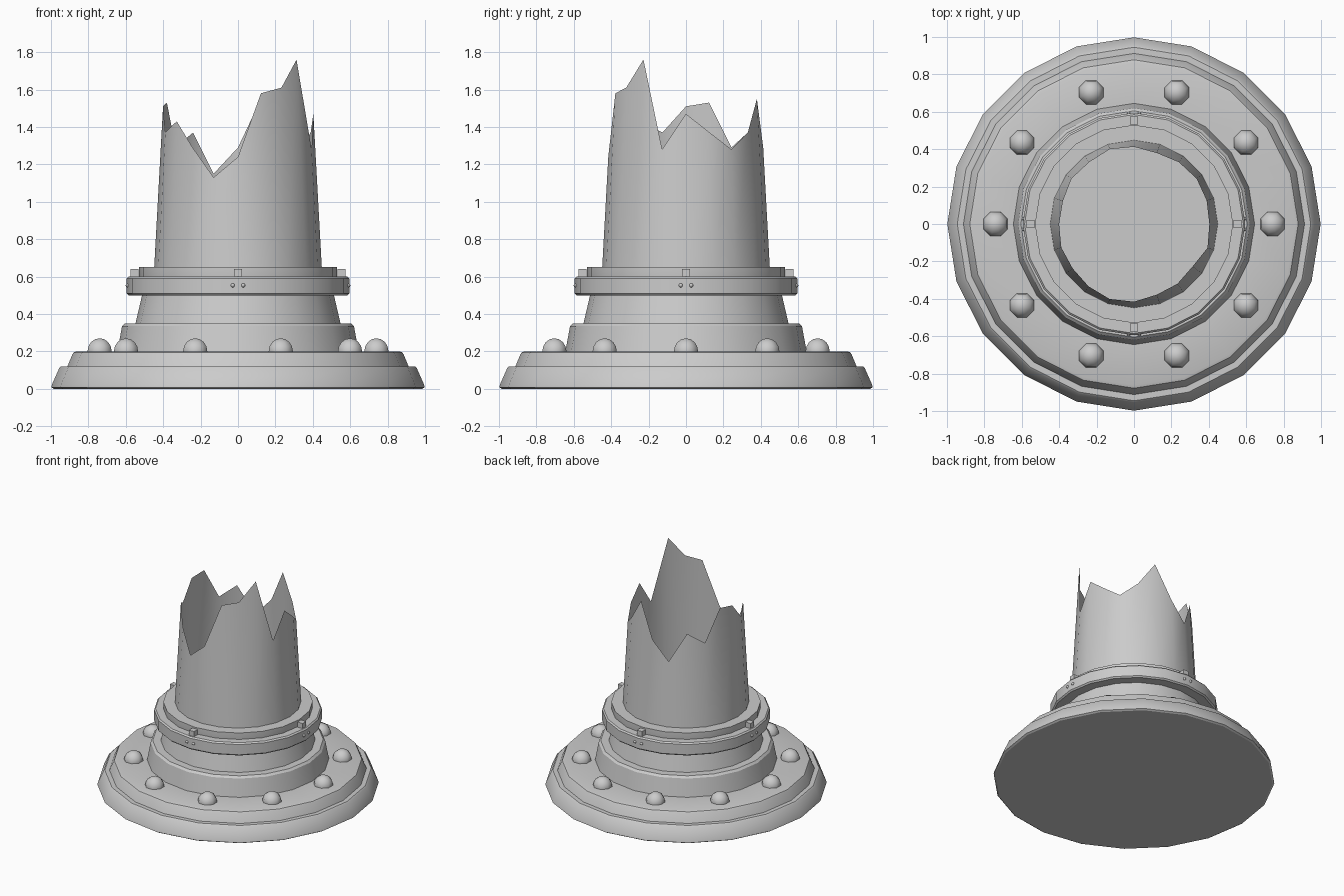
import bpy, bmesh, math
from mathutils import Matrix, Vector

if "Cube" in bpy.data.objects:
    bpy.data.objects.remove(bpy.data.objects["Cube"])

SIDES = 20


def polar(r, deg, z):
    a = math.radians(deg)
    return (r * math.cos(a), r * math.sin(a), z)


def finish(bm, name, angle=30):
    me = bpy.data.meshes.new(name)
    bm.to_mesh(me)
    bm.free()
    ob = bpy.data.objects.new(name, me)
    bpy.context.collection.objects.link(ob)
    bpy.ops.object.select_all(action='DESELECT')
    bpy.context.view_layer.objects.active = ob
    ob.select_set(True)
    bpy.ops.object.shade_smooth_by_angle(angle=math.radians(angle))
    return ob


def skin(bm, lower, upper):
    n = len(lower)
    for i in range(n):
        j = (i + 1) % n
        bm.faces.new((lower[i], lower[j], upper[j], upper[i]))


def lathe(name, profile):
    """Closed solid of revolution from (radius, z) points, bottom to top."""
    bm = bmesh.new()
    rings = [[bm.verts.new(polar(r, i * 360 / SIDES, z)) for i in range(SIDES)]
             for r, z in profile]
    for a, b in zip(rings, rings[1:]):
        skin(bm, a, b)
    bm.faces.new(rings[0][::-1])
    bm.faces.new(rings[-1])
    return finish(bm, name)


# stepped flange, neck and collar
lathe("stepped_base", [
    (0.985, 0.0), (0.998, 0.008), (0.995, 0.022), (0.955, 0.112), (0.945, 0.12),
    (0.912, 0.12), (0.885, 0.185), (0.878, 0.195), (0.862, 0.2),
    (0.645, 0.2), (0.62, 0.335), (0.605, 0.35),
    (0.548, 0.35), (0.513, 0.5), (0.53, 0.55), (0.53, 0.65)])

# clamp band around the collar
lathe("clamp_band", [(0.51, 0.5), (0.585, 0.5), (0.595, 0.51),
                     (0.595, 0.59), (0.585, 0.6), (0.525, 0.6)])

# thin broken pipe: rim height every 18 degrees, starting at +x
rim = [1.47, 1.37, 1.28, 1.37, 1.55, 1.29, 1.15, 1.37, 1.29, 1.53,
       1.51, 1.37, 1.43, 1.29, 1.13, 1.24, 1.58, 1.61, 1.76, 1.28]
bm = bmesh.new()
low = [bm.verts.new(polar(0.448, i * 18, 0.65)) for i in range(SIDES)]
top = [bm.verts.new(polar(0.448 - 0.055 * (z - 0.65), i * 18, z))
       for i, z in enumerate(rim)]
skin(bm, low, top)
finish(bm, "broken_pipe")

# domed bolts on the flange
bm = bmesh.new()
for i in range(10):
    m = Matrix.Translation(polar(0.74, i * 36, 0.2)) @ Matrix.Rotation(math.radians(22.5), 4, 'Z')
    bmesh.ops.create_uvsphere(bm, u_segments=8, v_segments=8, radius=0.07, matrix=m)
bmesh.ops.bisect_plane(bm, geom=bm.verts[:] + bm.edges[:] + bm.faces[:],
                       plane_co=Vector((0, 0, 0.19)), plane_no=Vector((0, 0, 1)),
                       clear_inner=True)
finish(bm, "flange_bolts", 60)

# four clamp lugs on the band and a pair of rivets below each
lugs, rivets = bmesh.new(), bmesh.new()
for k in range(4):
    turn = Matrix.Rotation(math.radians(90 * k), 4, 'Z')
    bmesh.ops.create_cube(lugs, size=0.044,
                          matrix=turn @ Matrix.Translation((0.553, 0, 0.618)))
    for s in (-0.028, 0.028):
        bmesh.ops.create_uvsphere(rivets, u_segments=8, v_segments=6, radius=0.011,
                                  matrix=turn @ Matrix.Translation((0.59, s, 0.553)))
finish(lugs, "clamp_lugs")
finish(rivets, "band_rivets", 60)
